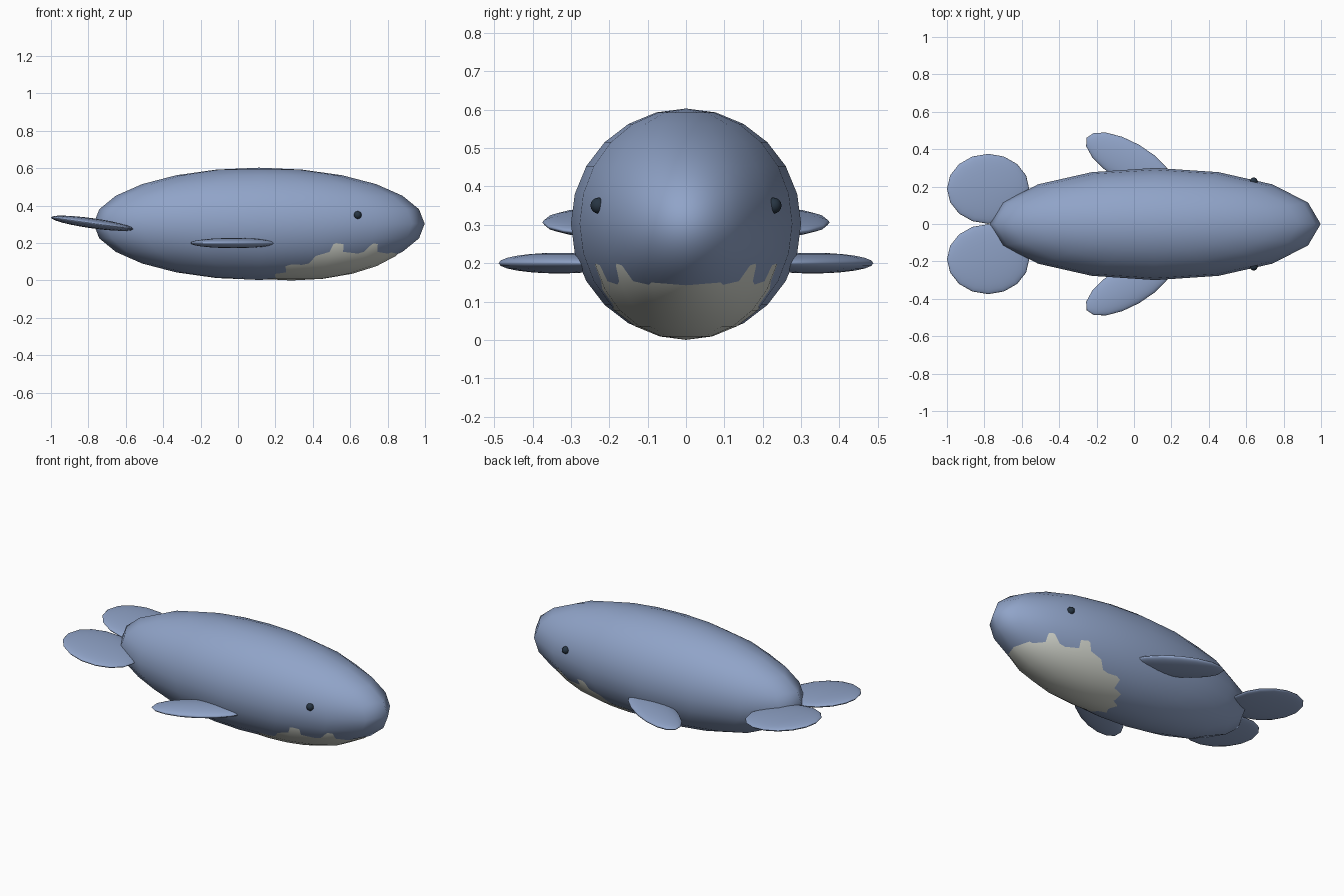
import bpy, math

if "Cube" in bpy.data.objects:
    bpy.data.objects.remove(bpy.data.objects["Cube"])


def material(name, rgb):
    m = bpy.data.materials.new(name)
    m.diffuse_color = (*rgb, 1)
    m.use_nodes = True
    m.node_tree.nodes["Principled BSDF"].inputs["Base Color"].default_value = m.diffuse_color
    return m


BLUE = material("slate_blue", (0.28, 0.37, 0.58))
CREAM = material("pale_belly", (0.66, 0.68, 0.62))
DARK = material("dark_eye", (0.02, 0.035, 0.055))


def ellipsoid(name, loc, radii, mat, rot=(0, 0, 0), segments=16, rings=12):
    bpy.ops.mesh.primitive_uv_sphere_add(segments=segments, ring_count=rings,
                                         radius=1, location=loc,
                                         rotation=[math.radians(a) for a in rot])
    ob = bpy.context.object
    ob.name = name
    ob.scale = radii
    ob.data.materials.append(mat)
    bpy.ops.object.shade_smooth()
    return ob


# Long rounded body
ellipsoid("body", (0.113, 0, 0.303), (0.885, 0.30, 0.30), BLUE)

# Pale belly, just breaking through the underside near the head
ellipsoid("belly", (0.285, 0, 0.262), (0.645, 0.264, 0.262), CREAM)

for side, s in (("left", 1), ("right", -1)):
    # Eyes
    ellipsoid(side + "_eye", (0.64, s * 0.228, 0.35), (0.021, 0.021, 0.021), DARK,
              segments=12, rings=8)
    # Swept-back side flippers
    ellipsoid(side + "_flipper", (-0.025, s * 0.33, 0.20), (0.263, 0.107, 0.027), BLUE,
              rot=(0, 0, -30 * s))
    # Tail flukes, tipped up toward the rear
    ellipsoid(side + "_fluke", (-0.78, s * 0.188, 0.306), (0.222, 0.187, 0.027), BLUE,
              rot=(0, 8, 0))
